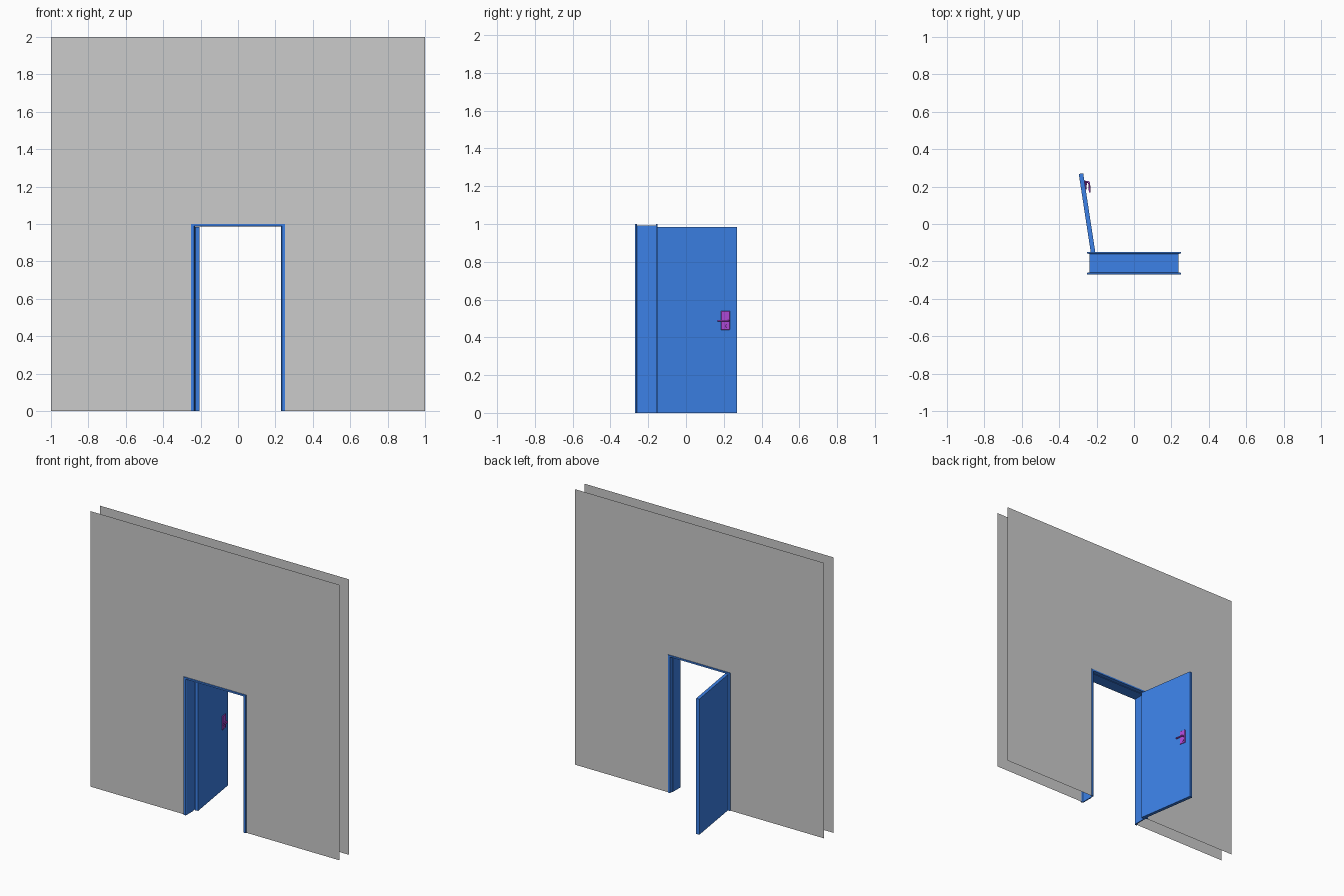
import bpy, bmesh, math
from mathutils import Matrix

if "Cube" in bpy.data.objects:
    bpy.data.objects.remove(bpy.data.objects["Cube"])


def material(name, color):
    m = bpy.data.materials.new(name)
    m.diffuse_color = color
    m.use_nodes = True
    m.node_tree.nodes["Principled BSDF"].inputs["Base Color"].default_value = m.diffuse_color
    return m


BLUE = material("blue_paint", (0.045, 0.22, 0.8, 1))
PURPLE = material("purple_metal", (0.45, 0.07, 0.72, 1))


def add_object(name, bm, mat=None, matrix=None):
    mesh = bpy.data.meshes.new(name)
    bm.to_mesh(mesh)
    bm.free()
    ob = bpy.data.objects.new(name, mesh)
    bpy.context.collection.objects.link(ob)
    if mat:
        mesh.materials.append(mat)
    if matrix:
        ob.matrix_world = matrix
    return ob


def box(name, center, size, mat, matrix, bevel=0):
    bm = bmesh.new()
    bmesh.ops.create_cube(bm, size=1, matrix=Matrix.Translation(center) @ Matrix.Diagonal((*size, 1)))
    if bevel:
        bmesh.ops.bevel(bm, geom=bm.edges[:], offset=bevel, segments=1, affect='EDGES')
    return add_object(name, bm, mat, matrix)


# Wall skins: one flat outline each, running around the doorway
def wall(name, y):
    w, h = 0.24, 0.99
    outline = [(-1, 0), (-w, 0), (-w, h), (w, h), (w, 0), (1, 0), (1, 2), (-1, 2)]
    bm = bmesh.new()
    bm.faces.new([bm.verts.new((x, y, z)) for x, z in outline])
    return add_object(name, bm)


wall("front_wall", -0.262)
wall("back_wall", -0.156)

# Door frame: flanged section (inset, y) swept up, across and down with mitres
section = [(0, -0.270), (0.016, -0.270), (0.020, -0.264), (0.020, -0.180),
           (0.016, -0.178), (0.016, -0.150), (0, -0.150), (0, -0.158),
           (0.012, -0.160), (0.012, -0.259), (0, -0.261)]
bm = bmesh.new()
rings = []
for side, top in ((-1, 0), (-1, 1), (1, 1), (1, 0)):
    rings.append([bm.verts.new((side * (0.25 - d), y, (1 - 0.7 * d) if top else 0))
                  for d, y in section])
n = len(section)
for a, b in zip(rings, rings[1:]):
    for i in range(n):
        j = (i + 1) % n
        bm.faces.new((a[i], a[j], b[j], b[i]))
bm.faces.new(rings[0])
bm.faces.new(rings[-1])
bmesh.ops.recalc_face_normals(bm, faces=bm.faces)
add_object("door_frame", bm, BLUE)

# Open door leaf, its parts placed in the leaf's own space
leaf = Matrix.Translation((-0.25, 0.051, 0)) @ Matrix.Rotation(math.radians(8.7), 4, 'Z')
box("door_leaf", (0, 0, 0.4925), (0.024, 0.442, 0.985), BLUE, leaf)

# Handle plate
box("handle_plate", (0.015, 0.157, 0.49), (0.007, 0.048, 0.1), PURPLE, leaf, 0.002)

# Lock cylinder
bm = bmesh.new()
bmesh.ops.create_cone(bm, cap_ends=True, segments=16, radius1=0.008, radius2=0.008, depth=0.006,
                      matrix=Matrix.Translation((0.02, 0.165, 0.46)) @ Matrix.Rotation(math.pi / 2, 4, 'Y'))
add_object("lock_cylinder", bm, PURPLE, leaf)

# Bent lever
curve = bpy.data.curves.new("handle_lever", 'CURVE')
curve.dimensions = '3D'
curve.bevel_depth = 0.005
curve.bevel_resolution = 2
curve.use_fill_caps = True
path = [(0.014, 0.172), (0.028, 0.172), (0.033, 0.169), (0.035, 0.163), (0.034, 0.14), (0.031, 0.113)]
spline = curve.splines.new('POLY')
spline.points.add(len(path) - 1)
for p, (x, y) in zip(spline.points, path):
    p.co = (x, y, 0.488, 1)
curve.materials.append(PURPLE)
lever = bpy.data.objects.new("handle_lever", curve)
bpy.context.collection.objects.link(lever)
lever.matrix_world = leaf
